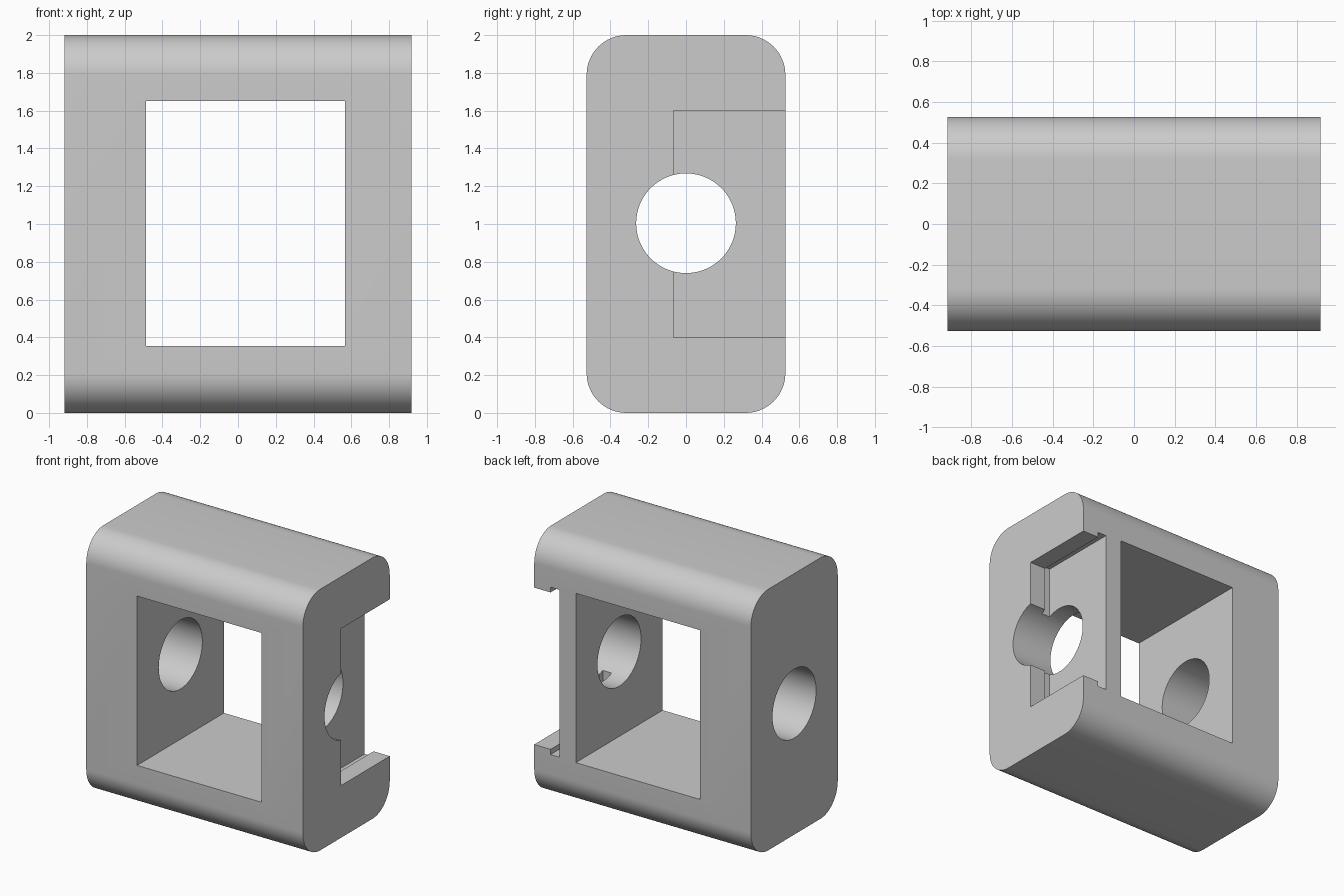
import bpy
import math

cube = bpy.data.objects.get("Cube")
if cube:
    bpy.data.objects.remove(cube, do_unlink=True)

HALF_X, HALF_Y, TOP = 0.918, 0.526, 2.0
RADIUS, HOLE_RADIUS = 0.21, 0.264

grey = bpy.data.materials.new("plain grey")
grey.use_nodes = True
colour = (0.6, 0.6, 0.6, 1)
grey.diffuse_color = colour
grey.node_tree.nodes["Principled BSDF"].inputs["Base Color"].default_value = colour


def box(name, low, high):
    """Box between two opposite corners."""
    centre = [(a + b) / 2 for a, b in zip(low, high)]
    bpy.ops.mesh.primitive_cube_add(size=1, location=centre)
    ob = bpy.context.object
    ob.name = name
    ob.scale = [b - a for a, b in zip(low, high)]
    bpy.ops.object.transform_apply(location=True, rotation=False, scale=True)
    ob.data.materials.append(grey)
    return ob


def apply_modifiers(ob):
    bpy.ops.object.select_all(action="DESELECT")
    ob.select_set(True)
    bpy.context.view_layer.objects.active = ob
    for mod in list(ob.modifiers):
        bpy.ops.object.modifier_apply(modifier=mod.name)


# Body: block with its four lengthwise edges rounded
body = box("housing_block", (-HALF_X, -HALF_Y, 0), (HALF_X, HALF_Y, TOP))
weights = body.data.attributes.new("bevel_weight_edge", "FLOAT", "EDGE")
for edge in body.data.edges:
    a, b = (body.data.vertices[i].co for i in edge.vertices)
    weights.data[edge.index].value = 1.0 if abs(a.x - b.x) > 1 else 0.0
bevel = body.modifiers.new("rounding", "BEVEL")
bevel.limit_method = "WEIGHT"
bevel.width = RADIUS
bevel.segments = 16
apply_modifiers(body)

# Cutters: window, stepped slot open at the back, and cross bore
cutters = [
    box("window_cutter", (-0.487, -1, 0.355), (0.566, 1, 1.652)),
    box("slot_mouth_cutter", (0.74, -0.067, 0.4), (1.2, 1, 1.602)),
    box("slot_groove_cutter", (0.705, -0.107, 0.36), (0.78, 1, 1.642)),
]
bpy.ops.mesh.primitive_cylinder_add(vertices=64, radius=HOLE_RADIUS, depth=3,
                                    location=(0, 0, 1.004),
                                    rotation=(0, math.pi / 2, 0))
bore = bpy.context.object
bore.name = "bore_cutter"
bore.data.materials.append(grey)
cutters.append(bore)

for cutter in cutters:
    cut = body.modifiers.new(cutter.name, "BOOLEAN")
    cut.operation = "DIFFERENCE"
    cut.solver = "EXACT"
    cut.object = cutter
apply_modifiers(body)
for cutter in cutters:
    bpy.data.objects.remove(cutter, do_unlink=True)

# Smooth rounding and bore, sharp elsewhere
bpy.ops.object.select_all(action="DESELECT")
body.select_set(True)
bpy.context.view_layer.objects.active = body
bpy.ops.object.shade_smooth_by_angle(angle=math.radians(30))
